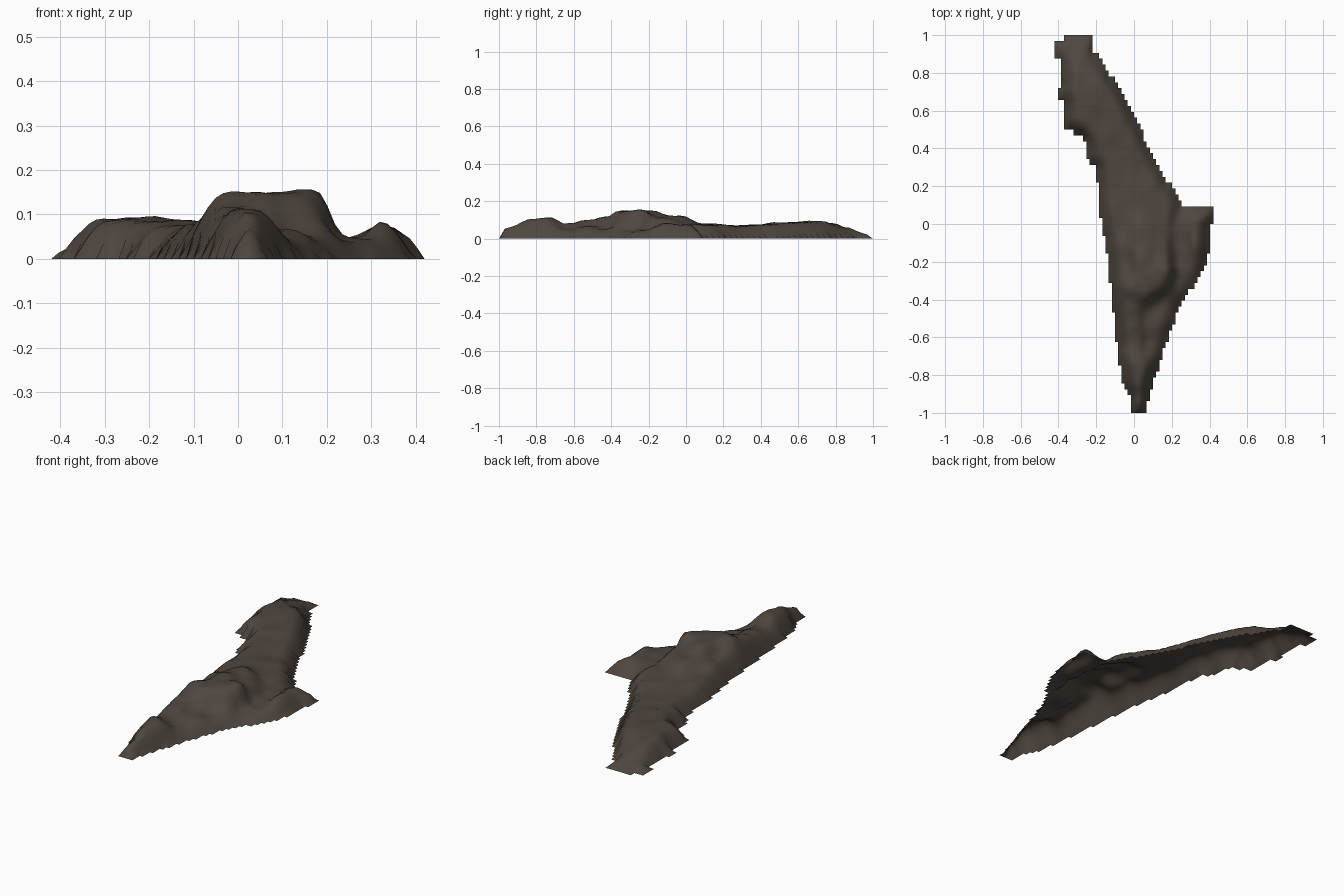
import bpy, bmesh, math
from mathutils import Vector, noise

if "Cube" in bpy.data.objects:
    bpy.data.objects.remove(bpy.data.objects["Cube"])

# Footprint of the ridge, listed front to back
LEFT = [(-.02, -1), (-.02, -.92), (-.06, -.85), (-.085, -.7), (-.10, -.57), (-.118, -.4),
        (-.135, -.22), (-.15, -.1), (-.175, 0), (-.19, .17), (-.20, .3), (-.243, .32),
        (-.25, .42), (-.29, .47), (-.368, .51), (-.368, .64), (-.40, .645), (-.40, .7),
        (-.385, .71), (-.385, .86), (-.42, .9), (-.42, .97), (-.37, .975), (-.37, 1)]
RIGHT = [(.055, -1), (.085, -.9), (.115, -.8), (.15, -.7), (.18, -.6), (.22, -.5),
         (.26, -.4), (.335, -.3), (.375, -.22), (.395, -.15), (.40, 0), (.42, .005),
         (.42, .09), (.26, .095), (.24, .15), (.19, .21), (.13, .3), (.08, .4), (.04, .5),
         (-.01, .6), (-.06, .7), (-.13, .8), (-.18, .87), (-.21, .92), (-.215, 1)]
OUTLINE = LEFT + RIGHT[::-1]

# Heights of crests, saddles and hollows (x, y, z)
SPOTS = [(.01, -.93, .09), (0, -.84, .105), (0, -.74, .112), (0, -.63, .082), (.09, -.63, .05),
         (-.01, -.52, .103), (.08, -.5, .066), (.16, -.45, .05), (-.03, -.43, .115),
         (.02, -.34, .153), (.10, -.29, .15), (.155, -.25, .158), (.255, -.3, .04),
         (.05, -.2, .152), (-.07, -.2, .09), (.14, -.13, .115), (.25, -.2, .04),
         (.25, -.1, .042), (.345, -.1, .086), (.25, .02, .045), (.34, 0, .078),
         (.05, -.05, .122), (-.09, 0, .076), (.15, .05, .075), (0, .13, .078),
         (-.1, .2, .07), (.05, .27, .07), (-.09, .38, .074), (-.15, .52, .085),
         (-.31, .6, .088), (-.21, .68, .093), (-.33, .7, .09), (-.31, .77, .085),
         (-.27, .86, .06), (-.31, .94, .03)]


def at(line, y):
    """x of an outline side at a given y"""
    for (x0, y0), (x1, y1) in zip(line, line[1:]):
        if y0 <= y <= y1:
            return x0 + (x1 - x0) * (y - y0) / (y1 - y0)
    return line[0][0] if y < 0 else line[-1][0]


def edge_distance(x, y):
    best = 9
    for (ax, ay), (bx, by) in zip(OUTLINE, OUTLINE[1:] + OUTLINE[:1]):
        dx, dy = bx - ax, by - ay
        t = max(0, min(1, ((x - ax) * dx + (y - ay) * dy) / (dx * dx + dy * dy)))
        best = min(best, math.hypot(x - ax - t * dx, y - ay - t * dy))
    return best


def height(x, y):
    total = weight = 0
    for sx, sy, sz in SPOTS:
        w = 1 / ((x - sx) ** 2 + (y - sy) ** 2 + .0008) ** 2
        total += w * sz
        weight += w
    t = min(1, edge_distance(x, y) / .08)
    fall = math.sin(t * math.pi / 2)
    rough = noise.fractal(Vector((x * 12, y * 12, 3)), 1, 2, 3) * .006
    return max(0, fall * (total / weight + rough))


# Terrain shell: stepped grid cells with an open underside
NX, NY = 50, 64
DX, DY = .84 / NX, 2 / NY
bm = bmesh.new()
verts = {}


def vert(i, j):
    if (i, j) not in verts:
        x, y = -.42 + i * DX, -1 + j * DY
        inside = at(LEFT, y) < x < at(RIGHT, y)
        verts[i, j] = bm.verts.new((x, y, height(x, y) if inside else 0))
    return verts[i, j]


for j in range(NY):
    yc = -1 + (j + .5) * DY
    for i in range(NX):
        xc = -.42 + (i + .5) * DX
        if at(LEFT, yc) <= xc <= at(RIGHT, yc):
            bm.faces.new([vert(i, j), vert(i + 1, j), vert(i + 1, j + 1), vert(i, j + 1)])

# Rim rests on the ground
for v in bm.verts:
    if v.is_boundary:
        v.co.z = 0
for f in bm.faces:
    f.smooth = True

mesh = bpy.data.meshes.new("rock_ridge")
bm.to_mesh(mesh)
bm.free()
ridge = bpy.data.objects.new("rock_ridge", mesh)
bpy.context.collection.objects.link(ridge)

mat = bpy.data.materials.new("dark_rock")
mat.diffuse_color = (.078, .062, .05, 1)
mat.use_nodes = True
mat.node_tree.nodes["Principled BSDF"].inputs["Base Color"].default_value = mat.diffuse_color
mesh.materials.append(mat)
